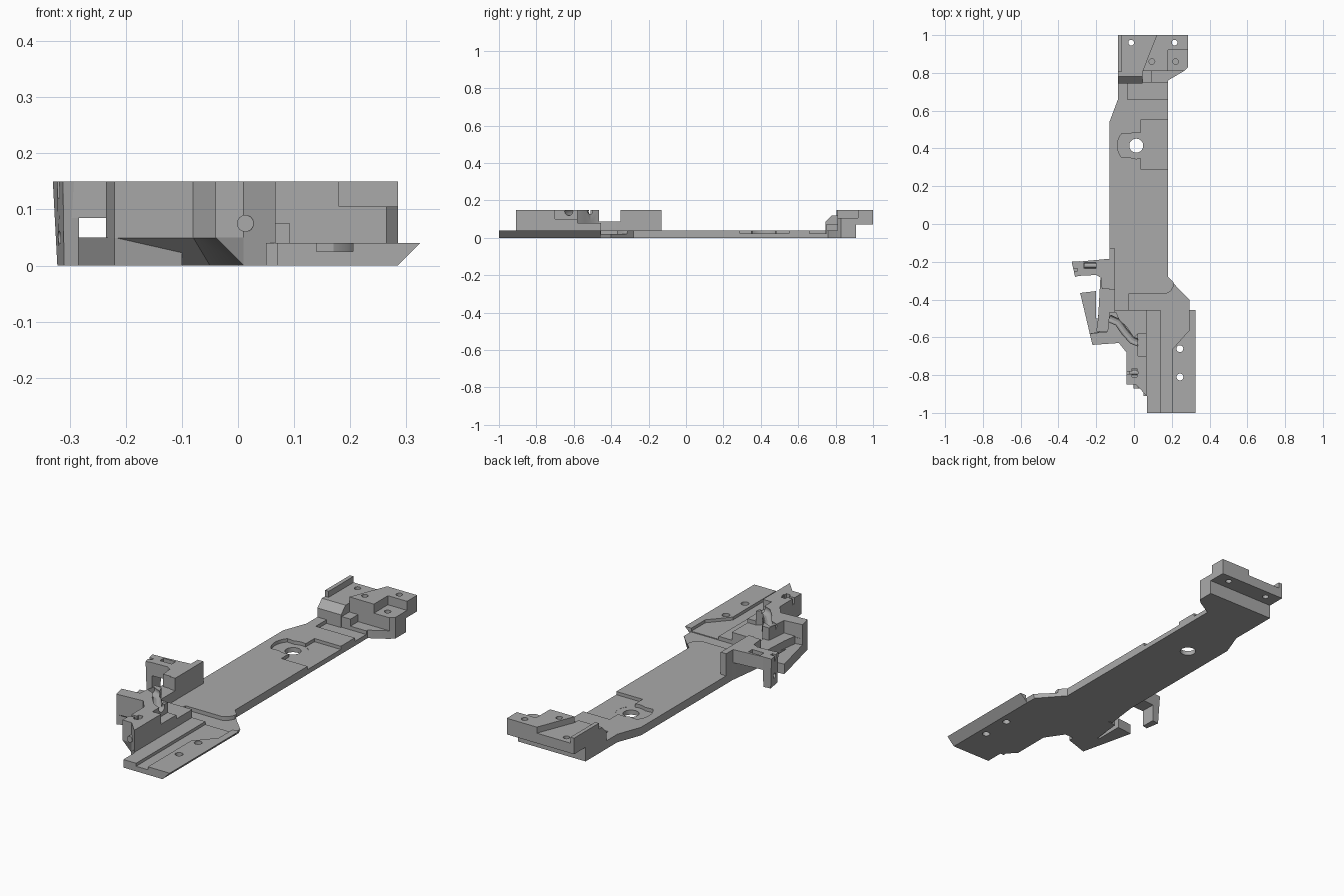
import bpy, bmesh, math
from mathutils import Vector

if "Cube" in bpy.data.objects:
    bpy.data.objects.remove(bpy.data.objects["Cube"], do_unlink=True)

grey = bpy.data.materials.new("plain grey")
grey.use_nodes = True
grey.diffuse_color = (0.4, 0.4, 0.4, 1)
grey.node_tree.nodes["Principled BSDF"].inputs["Base Color"].default_value = (0.4, 0.4, 0.4, 1)
cutters = []


def prism(name, pts, z0, z1, low=None):
    """Upright solid from a plan outline; low is an optional bottom outline."""
    bm = bmesh.new()
    top = [bm.verts.new((x, y, z1)) for x, y in pts]
    bot = [bm.verts.new((x, y, z0)) for x, y in (low or pts)]
    n = len(pts)
    bm.faces.new(top)
    bm.faces.new(bot[::-1])
    for i in range(n):
        j = (i + 1) % n
        bm.faces.new((bot[i], bot[j], top[j], top[i]))
    bmesh.ops.recalc_face_normals(bm, faces=bm.faces)
    me = bpy.data.meshes.new(name)
    bm.to_mesh(me)
    bm.free()
    me.materials.append(grey)
    ob = bpy.data.objects.new(name, me)
    bpy.context.collection.objects.link(ob)
    return ob


def box(name, x0, x1, y0, y1, z0, z1):
    return prism(name, [(x0, y0), (x1, y0), (x1, y1), (x0, y1)], z0, z1)


def cutter(ob):
    ob.hide_render = True
    cutters.append(ob)
    return ob


def rod(name, centre, radius, length, axis="Z"):
    rot = {"X": (0, math.pi / 2, 0), "Y": (math.pi / 2, 0, 0), "Z": (0, 0, 0)}[axis]
    bpy.ops.mesh.primitive_cylinder_add(vertices=24, radius=radius, depth=length,
                                        location=centre, rotation=rot)
    ob = bpy.context.object
    ob.name = name
    ob.data.materials.append(grey)
    return ob


def cut(ob, tools):
    bpy.context.view_layer.objects.active = ob
    for t in tools:
        m = ob.modifiers.new("cut", "BOOLEAN")
        m.operation, m.solver, m.object = "DIFFERENCE", "EXACT", t
        bpy.ops.object.modifier_apply(modifier=m.name)


# Long base plate with undercut front edge
outline = [(-.085, .91), (-.085, .66), (-.13, .54), (-.13, -.455), (.05, -.455),
           (.05, -.91), (.07, -.91), (.07, -1), (.325, -1), (.325, -.455), (.3, -.455),
           (.3, -.4), (.18, -.28), (.18, .76), (.265, .81), (.285, .83), (.285, .91)]
plate = prism("base_plate", outline, 0, .04, [(min(x, .285), y) for x, y in outline])

# Recesses in the plate
hole_x, hole_y = .012, .415
arc = [(hole_x + r * math.cos(a), hole_y + r * math.sin(a))
       for r, rng in ((.1, range(140, 221, 10)), (.07, range(240, 481, 10)))
       for a in (math.radians(d) for d in rng)]
recesses = [
    prism("front_groove", [(.14, -1.1), (.205, -1.1), (.205, -.66), (.29, -.565),
                           (.29, -.45), (.14, -.45)], .025, .1),
    prism("middle_recess", [(-.03, -.456), (-.03, -.37), (.17, -.37), (.195, -.355),
                            (.21, -.33), (.21, -.2), (.4, -.2), (.4, -.456)], .021, .1),
    box("rear_recess", .035, .3, .29, .55, .024, .1),
    box("tail_recess", -.035, .3, .66, .75, .022, .1),
    prism("ring_recess", arc, .023, .1),
    rod("centre_hole", (hole_x, hole_y, 0), .037, .3),
]
for y in (-.66, -.81):
    recesses.append(rod("plate_hole", (.243, y, 0), .018, .3))
cut(plate, [cutter(r) for r in recesses])

# Rear mount: low deck, ramp, raised corner, edge strip
mount_holes = [cutter(rod("mount_hole", (x, y, .1), .015, .4))
               for x, y in ((-.015, .96), (.215, .96), (.095, .86), (.22, .86))]
under = cutter(box("rear_undercut", -.3, .5, .91, 1.2, -.1, .07))
pocket = cutter(box("corner_pocket", .18, .5, .7, .92, .105, .3))
deck = prism("rear_deck", [(-.085, .78), (.045, .78), (.045, .81), (.265, .81),
                           (.285, .83), (.285, 1), (-.085, 1)], 0, .12)
cut(deck, [under, pocket] + mount_holes)
raised = prism("rear_raised_corner", [(.045, .81), (.265, .81), (.285, .83),
                                      (.285, 1), (.12, 1)], .119, .15)
cut(raised, [pocket] + mount_holes)
box("rear_edge_strip", -.085, -.065, .805, 1, .119, .15)
box("ramp_foot", -.085, .045, .745, .79, 0, .085)
prism("ramp", [(-.085, .78), (.045, .78), (.045, .79), (-.085, .79)], .085, .12,
      [(-.085, .745), (.045, .745), (.045, .79), (-.085, .79)])
box("rear_step", .045, .093, .75, .82, 0, .075)

# Front block: undercut base, shelf and tall body
base_top = [(.067, -.455), (.067, -.91), (.01, -.85), (-.04, -.85), (-.04, -.68),
            (-.08, -.63), (-.22, -.64), (-.235, -.58), (-.13, -.56), (-.13, -.455)]
base_low = [(.067, -.455), (.067, -.91), (.01, -.85), (.01, -.83), (.01, -.66),
            (-.05, -.57), (-.2, -.575), (-.225, -.57), (-.13, -.55), (-.13, -.455)]
prism("block_base", base_top, 0, .05, base_low)
shelf = prism("block_shelf", base_top, .049, .08)
body = prism("block_body", [(.067, -.7), (.067, -.91), (.01, -.85), (-.04, -.85), (-.04, -.68),
                            (-.08, -.63), (-.22, -.64), (-.235, -.58), (-.14, -.57),
                            (-.13, -.465), (-.095, -.465), (-.075, -.51), (-.04, -.54),
                            (0, -.6), (.02, -.58), (.067, -.58)], .079, .15)

# Curved channel through the body
cu = bpy.data.curves.new("channel", "CURVE")
cu.dimensions = "3D"
cu.bevel_depth = .021
cu.use_fill_caps = True
path = [(-.13, -.5), (-.085, -.52), (-.05, -.57), (-.01, -.615), (.04, -.635), (.1, -.635)]
sp = cu.splines.new("POLY")
sp.points.add(len(path) - 1)
for p, (x, y) in zip(sp.points, path):
    p.co = (x, y, .14, 1)
channel = bpy.data.objects.new("channel", cu)
bpy.context.collection.objects.link(channel)
bpy.ops.object.select_all(action="DESELECT")
channel.select_set(True)
bpy.context.view_layer.objects.active = channel
bpy.ops.object.convert(target="MESH")
cutter(bpy.context.object)
cut(body, [bpy.context.object, cutter(box("body_notch", .02, .1, -.7, -.58, .1, .2)),
           cutter(box("pin_slot", -.06, .02, -.795, -.78, .12, .2)),
           cutter(box("pin_well", -.01, .015, -.81, -.765, .1, .2))])
rod("screw_pin", (.0, -.787, .125), .013, .05, "X")
rod("front_plug", (.013, -.84, .075), .015, .06, "Y")

# Low side wing and its fin
prism("side_wing", [(-.285, -.365), (-.2, -.355), (-.2, -.5), (-.1, -.5), (-.1, -.6), (-.22, -.64)],
      0, .05)
prism("wing_bridge", [(-.175, -.35), (-.1, -.34), (-.1, -.58), (-.2, -.58)], 0, .05)
prism("wing_fin", [(-.178, -.285), (-.162, -.285), (-.165, -.34), (-.1, -.35), (-.1, -.46),
                   (-.13, -.57), (-.2, -.57), (-.19, -.5)], .045, .088)

# Clip arm: wall, beam and hanging end post
box("arm_wall", -.13, -.1, -.35, -.13, 0, .15)
prism("arm_gusset", [(-.15, -.34), (-.12, -.34), (-.12, -.15), (-.13, -.18)], 0, .15)
beam = prism("arm_beam", [(-.3, -.2), (-.12, -.183), (-.12, -.345), (-.17, -.345),
                          (-.175, -.285), (-.2, -.27), (-.3, -.275)], .085, .15)
post = prism("arm_post", [(-.33, -.2), (-.285, -.197), (-.283, -.272), (-.312, -.28)], 0, .15,
             [(-.322, -.205), (-.285, -.2), (-.283, -.27), (-.31, -.275)])
cut(beam, [cutter(box("beam_slot", -.265, -.2, -.235, -.205, .11, .2))])
cut(post, [cutter(rod("post_hole", (-.32, -.24, .05), .012, .06, "X")),
           cutter(box("post_slot", -.4, -.295, -.25, -.235, .12, .2))])
rod("arm_pin", (-.232, -.22, .125), .013, .06, "X")

# Clear the cutters and smooth only the round surfaces
for c in cutters:
    bpy.data.objects.remove(c, do_unlink=True)
bpy.ops.object.select_all(action="DESELECT")
for ob in bpy.context.scene.objects:
    if ob.type == "MESH":
        ob.select_set(True)
        bpy.context.view_layer.objects.active = ob
bpy.ops.object.shade_smooth_by_angle(angle=math.radians(30))
